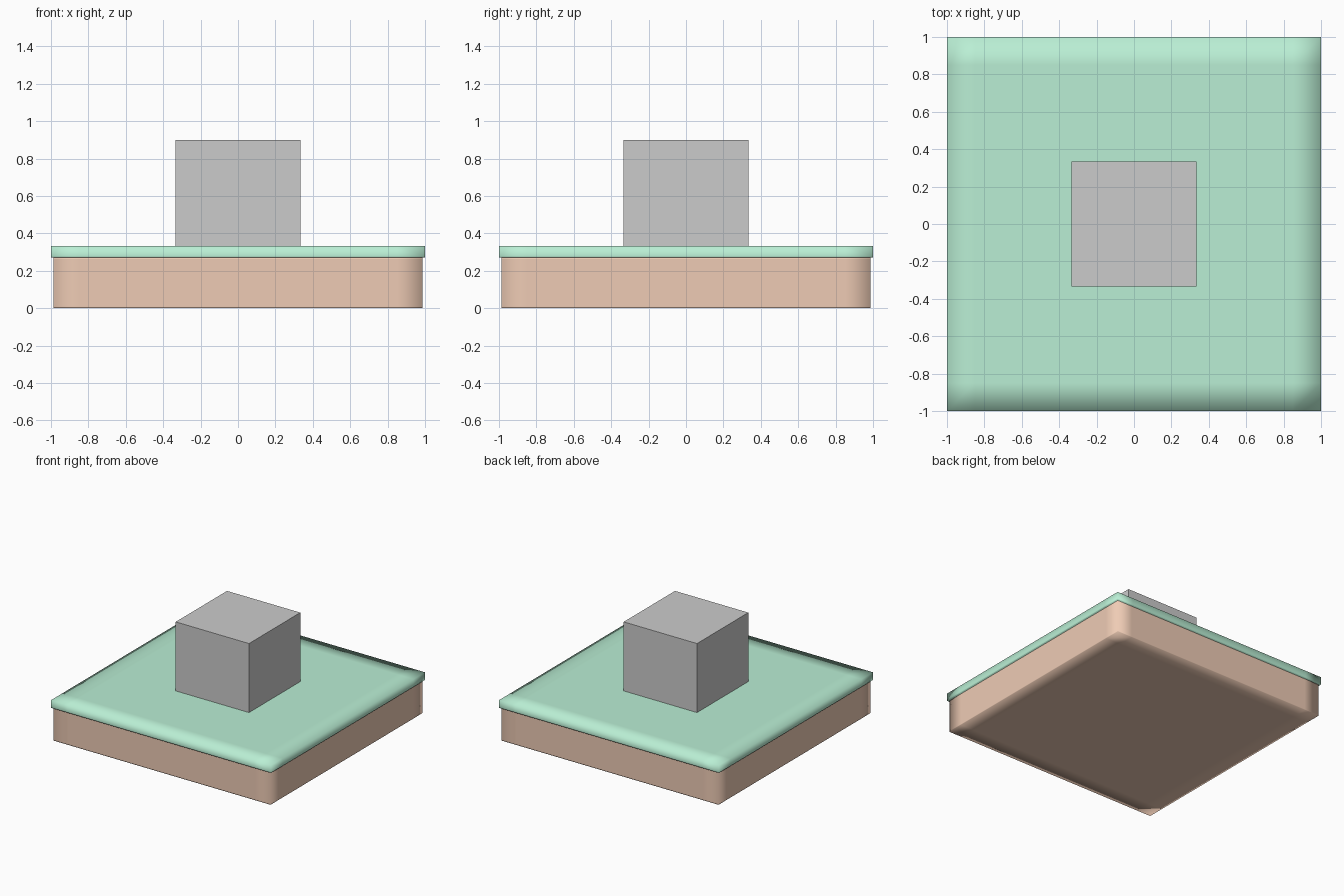
import bpy, bmesh
from mathutils import Matrix, Vector

if "Cube" in bpy.data.objects:
    bpy.data.objects.remove(bpy.data.objects["Cube"])


def material(name, color):
    mat = bpy.data.materials.new(name)
    mat.diffuse_color = color
    mat.use_nodes = True
    mat.node_tree.nodes["Principled BSDF"].inputs["Base Color"].default_value = mat.diffuse_color
    return mat


def block(name, half, z0, z1, mat=None, cuts=(), loops=()):
    """Square block; cuts are support loops in x and y, loops are support loops in z."""
    bm = bmesh.new()
    bmesh.ops.create_cube(bm, size=1, matrix=Matrix.Translation((0, 0, (z0 + z1) / 2))
                          @ Matrix.Diagonal((2 * half, 2 * half, z1 - z0, 1)))
    planes = [(Vector((c, 0, 0)), Vector((1, 0, 0))) for c in cuts]
    planes += [(Vector((0, c, 0)), Vector((0, 1, 0))) for c in cuts]
    planes += [(Vector((0, 0, z)), Vector((0, 0, 1))) for z in loops]
    for co, no in planes:
        bmesh.ops.bisect_plane(bm, geom=bm.verts[:] + bm.edges[:] + bm.faces[:],
                               plane_co=co, plane_no=no)
    # Blocks with support loops have soft shaded corners
    for f in bm.faces:
        f.smooth = bool(cuts)
    mesh = bpy.data.meshes.new(name)
    bm.to_mesh(mesh)
    bm.free()
    if mat:
        mesh.materials.append(mat)
    obj = bpy.data.objects.new(name, mesh)
    bpy.context.collection.objects.link(obj)
    return obj


soil = material("soil", (0.86, 0.60, 0.46, 1))
grass = material("grass", (0.49, 0.86, 0.66, 1))
edge_cuts = (-0.85, 0.85)

# Earth base
block("soil_base", 0.987, 0, 0.27, soil, edge_cuts, (0.008, 0.262))
# Slightly overhanging grass layer
block("grass_top", 1.0, 0.27, 0.333, grass, edge_cuts, (0.278,))
# Plain cube standing on the grass
block("stone_cube", 0.333, 0.333, 0.9)
